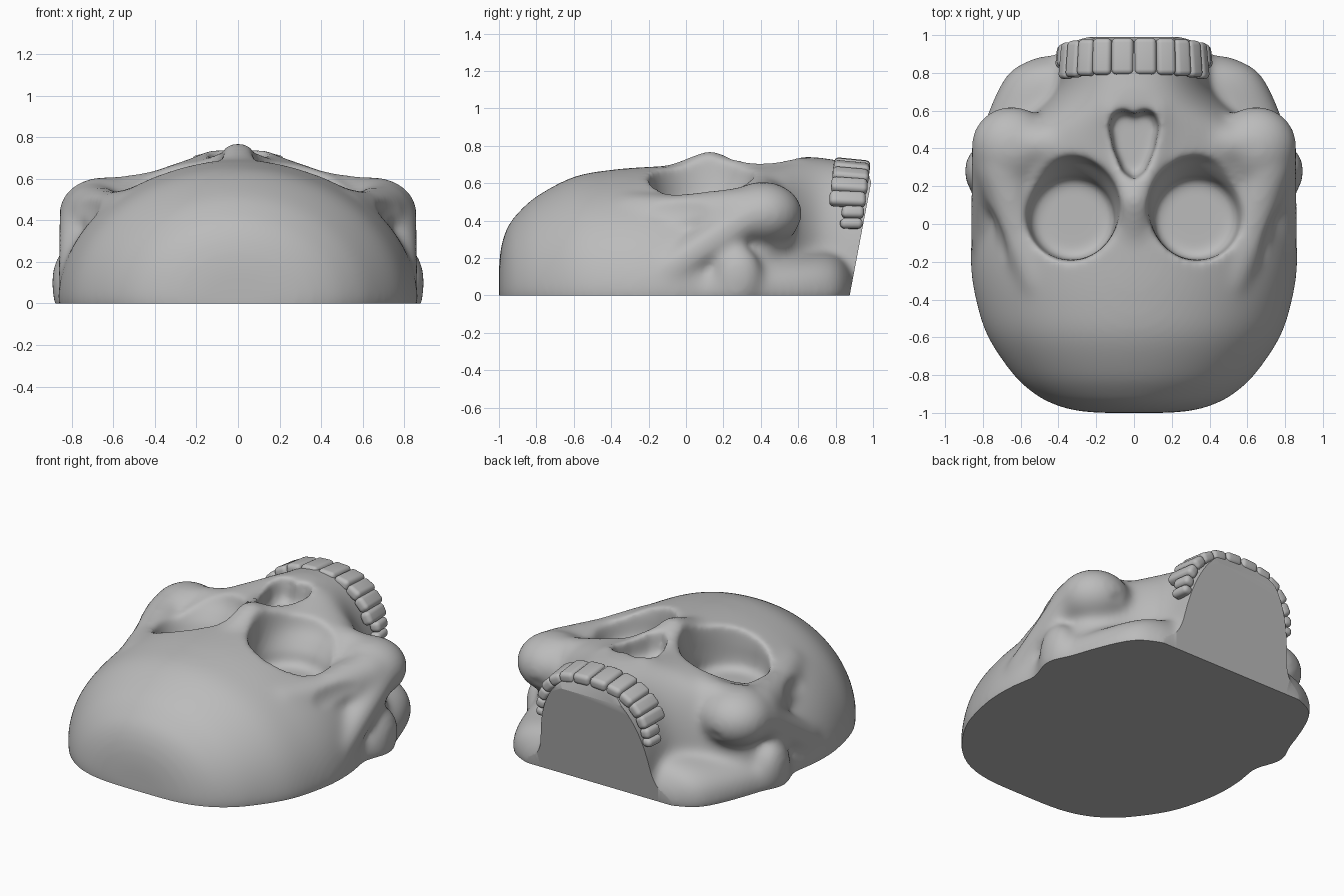
import bpy, bmesh, math
from mathutils import Vector, Matrix

if "Cube" in bpy.data.objects:
    bpy.data.objects.remove(bpy.data.objects["Cube"])

bone = bpy.data.materials.new("bone_grey")
bone.use_nodes = True
COLOUR = (0.5, 0.5, 0.5, 1)
bone.diffuse_color = COLOUR
bone.node_tree.nodes["Principled BSDF"].inputs["Base Color"].default_value = COLOUR


def power(v, e):
    return math.copysign(abs(v) ** e, v)


def spline(points, steps=5):
    """Catmull-Rom curve through the stations."""
    pts = [Vector(p) for p in points]
    pts = [pts[0]] + pts + [pts[-1]]
    out = []
    for a, b, c, d in zip(pts, pts[1:], pts[2:], pts[3:]):
        for i in range(steps):
            t = i / steps
            out.append(b + (c - a) * t / 2 + (2 * a - 5 * b + 4 * c - d) * t * t / 2
                       + (3 * b - a - 3 * c + d) * t ** 3 / 2)
    return out + [pts[-1]]


def skin(bm, rings):
    loops = [[bm.verts.new(p) for p in ring] for ring in rings]
    n = len(loops[0])
    for a, b in zip(loops, loops[1:]):
        for i in range(n):
            bm.faces.new((a[i], a[(i + 1) % n], b[(i + 1) % n], b[i]))
    bm.faces.new(loops[0][::-1])
    bm.faces.new(loops[-1])


def loft(bm, stations, p=2.0, n=72):
    """Sections along y: (y, half width, height)."""
    rings = []
    for y, w, h in spline(stations):
        ring = []
        for i in range(n):
            a = math.tau * i / n
            z = power(math.sin(a), 2 / p) * h
            ring.append((power(math.cos(a), 2 / p) * w, y, z if z > 0 else z * 0.3))
        rings.append(ring)
    skin(bm, rings)


def ball(bm, c, r, turn=0):
    """Mirrored pair of ellipsoids."""
    for s in (1, -1):
        m = (Matrix.Translation((c[0] * s, c[1], c[2])) @ Matrix.Rotation(turn * s, 4, 'Z')
             @ Matrix.Diagonal((*r, 1)))
        bmesh.ops.create_uvsphere(bm, u_segments=32, v_segments=20, radius=1, matrix=m)


def rod(bm, a, b, ra, rb, both=True):
    """Tapered round bar, mirrored."""
    for s in (1, -1) if both else (1,):
        tmp = bmesh.new()
        for c, r in ((a, ra), (b, rb)):
            bmesh.ops.create_icosphere(tmp, subdivisions=3, radius=r,
                                       matrix=Matrix.Translation((c[0] * s, c[1], c[2])))
        hull = bmesh.ops.convex_hull(tmp, input=tmp.verts)
        bmesh.ops.delete(tmp, geom=list({v for v in hull["geom_interior"]
                                         if isinstance(v, bmesh.types.BMVert)}), context='VERTS')
        me = bpy.data.meshes.new("bar")
        tmp.to_mesh(me)
        tmp.free()
        bm.from_mesh(me)
        bpy.data.meshes.remove(me)


def make(bm, name):
    bmesh.ops.recalc_face_normals(bm, faces=bm.faces)
    me = bpy.data.meshes.new(name)
    bm.to_mesh(me)
    bm.free()
    me.materials.append(bone)
    ob = bpy.data.objects.new(name, me)
    bpy.context.collection.objects.link(ob)
    return ob


def trim(bm, co, no):
    bmesh.ops.bisect_plane(bm, geom=bm.verts[:] + bm.edges[:] + bm.faces[:], dist=1e-5,
                           plane_co=co, plane_no=no, clear_outer=True)
    edges = [e for e in bm.edges if e.is_boundary]
    if edges:
        bmesh.ops.triangle_fill(bm, edges=edges, use_beauty=True)


# Cranium, lower base, face and upper jaw
bm = bmesh.new()
loft(bm, [(-1, .2, .17), (-.985, .33, .28), (-.95, .44, .375), (-.9, .53, .44), (-.8, .64, .53),
          (-.6, .775, .635), (-.4, .84, .672), (-.2, .868, .688), (0, .852, .692), (.12, .81, .67),
          (.3, .66, .55), (.5, .5, .35)])
loft(bm, [(-.1, .8, .25), (.1, .84, .25), (.26, .89, .25), (.4, .84, .25), (.6, .77, .25),
          (.75, .7, .25), (.83, .63, .22), (.89, .5, .14)], p=3)
loft(bm, [(.05, .7, .62), (.2, .79, .66), (.38, .79, .695), (.5, .7, .715), (.6, .53, .74),
          (.7, .43, .74), (.8, .4, .725), (.94, .395, .71), (1.1, .38, .69)], p=2.4)

# Cheekbones, eye socket rims and arches
ball(bm, (.645, .41, .435), (.22, .215, .175), turn=.3)
rod(bm, (.32, .42, .54), (.66, .42, .49), .11, .11)
rod(bm, (.7, .3, .44), (.61, -.05, .43), .14, .11)
rod(bm, (.61, -.05, .43), (.5, -.3, .43), .11, .12)
rod(bm, (.76, .34, .42), (.77, -.08, .14), .105, .1)
ball(bm, (.81, .28, .1), (.09, .13, .17))

# Nose bridge and nasal rim
rod(bm, (0, -.12, .58), (0, .13, .675), .1, .105, both=False)
rod(bm, (0, .13, .67), (.13, .4, .63), .09, .075)
rod(bm, (.13, .4, .63), (.12, .6, .665), .075, .08)
solid = make(bm, "skull_solid")

# Eye socket and nose hollow cutters
bm = bmesh.new()
for s in (1, -1):
    rings = []
    for z, x, y, rx, ry in spline([(.395, .325, .03, .17, .17), (.42, .325, .03, .215, .21),
                                   (.48, .33, .035, .23, .225), (.54, .335, .055, .245, .245),
                                   (.6, .345, .075, .262, .27), (.68, .36, .085, .285, .29),
                                   (.85, .37, .09, .31, .31)]):
        rings.append([(s * (x + rx * math.cos(a)), y + ry * math.sin(a), z)
                      for a in (math.tau * i / 48 for i in range(48))])
    skin(bm, rings)
half = [(0, .58), (.05, .605), (.105, .59), (.135, .525), (.112, .4), (.06, .275), (0, .235)]
outline = half + [(-x, y) for x, y in half[-2:0:-1]]
skin(bm, [[(x * k, .43 + (y - .43) * k, z) for x, y in outline]
          for z, k in ((.58, .82), (.62, .95), (.7, 1), (.9, 1.2))])
# Hollows at the temples and beneath the cheeks
ball(bm, (.8, -.02, .5), (.09, .28, .14), turn=-.42)
ball(bm, (.66, .73, .35), (.18, .13, .1), turn=.5)
cutter = make(bm, "hollow_cutter")
cutter.hide_render = True
cutter.hide_viewport = True

for kind, rounds in (("REMESH", 0), ("SMOOTH", 40), ("BOOLEAN", 0), ("REMESH", 0), ("SMOOTH", 16)):
    mod = solid.modifiers.new(kind.lower(), kind)
    if kind == "REMESH":
        mod.mode = 'VOXEL'
        mod.voxel_size = .015
    elif kind == "BOOLEAN":
        mod.object = cutter
        mod.operation = 'DIFFERENCE'
        mod.solver = 'EXACT'
    else:
        mod.factor = .5
        mod.iterations = rounds

# Flat base and slanted flat palate
bm = bmesh.new()
bm.from_object(solid, bpy.context.evaluated_depsgraph_get())
bpy.data.objects.remove(solid)
bpy.data.objects.remove(cutter)
trim(bm, (0, .875, 0), (0, 1, -.19))
trim(bm, (0, .985, .62), (0, 1, .3))
trim(bm, (0, 0, 0), (0, 0, -1))
skull = make(bm, "skull")

# Upper teeth around the jaw arch
bm = bmesh.new()
for s in (1, -1):
    for x, z, tilt, wide in ((.06, .695, .05, .058), (.167, .678, .2, .051), (.25, .64, .5, .047),
                             (.312, .585, .8, .045), (.353, .515, 1.1, .041),
                             (.371, .445, 1.35, .033), (.378, .385, 1.5, .028)):
        length = .097 if z > .5 else .06
        m = (Matrix.Translation((s * x, .985 + .13 * (z - .7) - length, z))
             @ Matrix.Rotation(s * tilt, 4, 'Y')
             @ Matrix.Rotation(-.1, 4, 'X') @ Matrix.Diagonal((wide, length, .034, 1)))
        tooth = bmesh.ops.create_cube(bm, size=2, matrix=m)
        edges = list({e for v in tooth["verts"] for e in v.link_edges})
        bmesh.ops.bevel(bm, geom=edges, offset=.026, segments=5, profile=.5, affect='EDGES')
teeth = make(bm, "upper_teeth")

for ob in (skull, teeth):
    bpy.ops.object.select_all(action='DESELECT')
    ob.select_set(True)
    bpy.context.view_layer.objects.active = ob
    bpy.ops.object.shade_smooth_by_angle(angle=math.radians(40))
